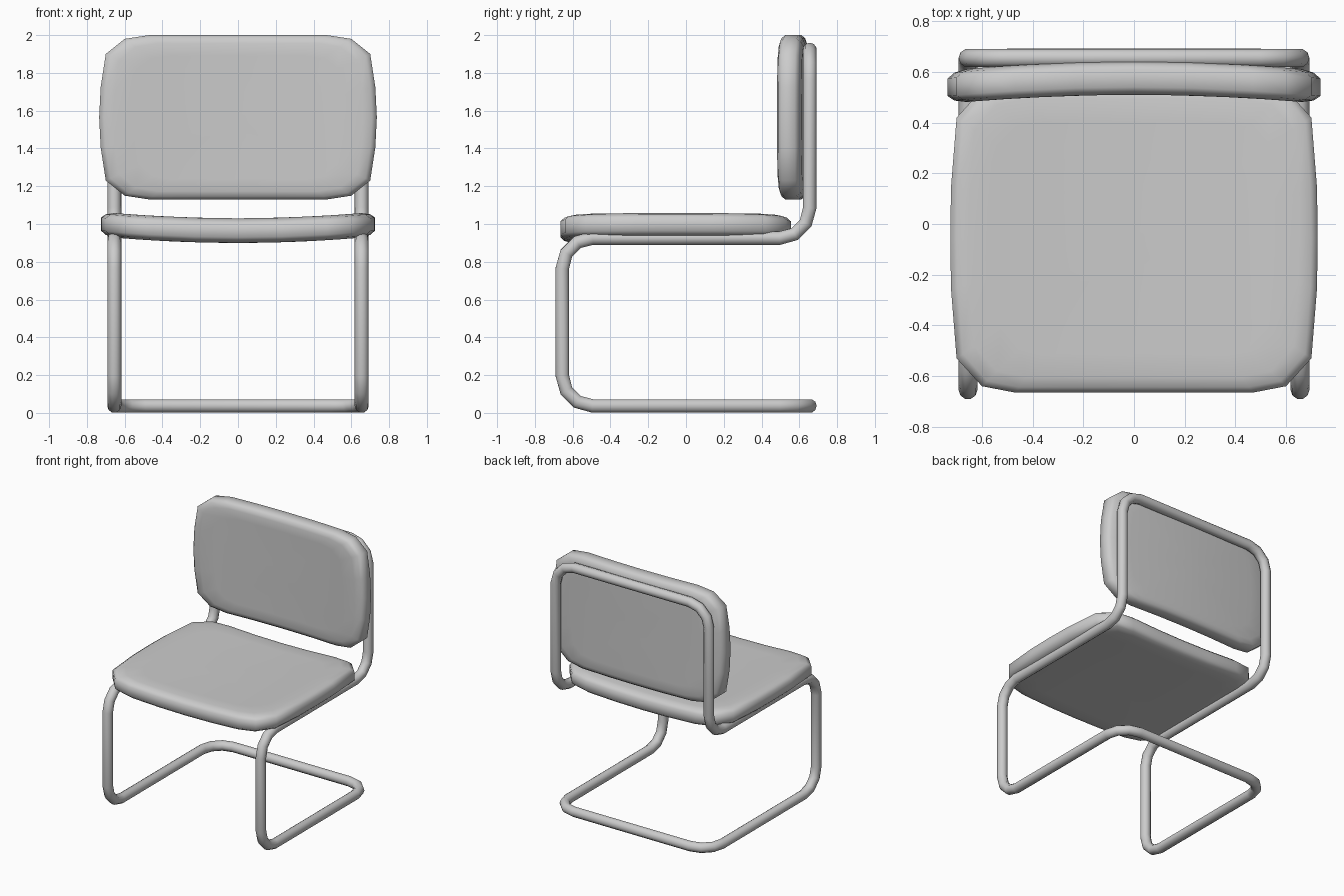
import bpy, bmesh, math
from mathutils import Vector

if "Cube" in bpy.data.objects:
    bpy.data.objects.remove(bpy.data.objects["Cube"], do_unlink=True)

GREY = (0.6, 0.6, 0.6, 1)
grey = bpy.data.materials.new("plain_grey")
grey.use_nodes = True
grey.diffuse_color = GREY
grey.node_tree.nodes["Principled BSDF"].inputs["Base Color"].default_value = GREY


def select_only(ob):
    bpy.ops.object.select_all(action="DESELECT")
    ob.select_set(True)
    bpy.context.view_layer.objects.active = ob


def rounded_loop(corners, radius, steps):
    """Closed loop of points with an arc at every right-angled corner."""
    points = []
    for i, c in enumerate(corners):
        a = (corners[i - 1] - c).normalized()
        b = (corners[(i + 1) % len(corners)] - c).normalized()
        centre = c + radius * (a + b)
        for k in range(steps + 1):
            t = k / steps * math.pi / 2
            points.append(centre - radius * (b * math.cos(t) + a * math.sin(t)))
    return points


def tube(name, points, radius):
    curve = bpy.data.curves.new(name, "CURVE")
    curve.dimensions = "3D"
    curve.bevel_depth = radius
    curve.bevel_resolution = 3
    spline = curve.splines.new("POLY")
    spline.points.add(len(points) - 1)
    for sp, p in zip(spline.points, points):
        sp.co = (*p, 1)
    spline.use_cyclic_u = True
    ob = bpy.data.objects.new(name, curve)
    bpy.context.collection.objects.link(ob)
    curve.materials.append(grey)
    select_only(ob)
    bpy.ops.object.convert(target="MESH")
    bpy.ops.object.shade_smooth_by_angle(angle=math.radians(60))


def cushion(name, quarter, bend, place):
    """Padded slab: a mirrored outline, rounded rim and a bend across x."""
    # mirror the quarter outline into a full loop
    half = quarter + [(-x, v) for x, v in reversed(quarter[:-1])]
    outline = half + [(x, -v) for x, v in reversed(half[1:-1])]
    # rim and face rings: (inset, height), then shrinking rings over the face
    rim = [(0, 0.035), (0.025, 0.055), (0.07, 0.065)]
    rings = [(1 - inset / 0.7, w) for inset, w in rim]
    rings += [(f, 0.065) for f in (0.75, 0.5, 0.25)]
    rings = rings[::-1] + [(f, -w) for f, w in rings]

    bm = bmesh.new()

    def vert(x, v, w):
        return bm.verts.new(place(x, v, w + bend * (x / 0.7) ** 2))

    loops = [[vert(x * f, v * f, w) for x, v in outline] for f, w in rings]
    n = len(outline)
    for lo, hi in zip(loops, loops[1:]):
        for i in range(n):
            j = (i + 1) % n
            bm.faces.new((lo[i], lo[j], hi[j], hi[i]))
    for loop, w in ((loops[0], 0.065), (loops[-1], -0.065)):
        mid = vert(0, 0, w)
        for i in range(n):
            bm.faces.new((loop[i], loop[(i + 1) % n], mid))
    bmesh.ops.recalc_face_normals(bm, faces=bm.faces)
    mesh = bpy.data.meshes.new(name)
    bm.to_mesh(mesh)
    bm.free()
    mesh.materials.append(grey)
    ob = bpy.data.objects.new(name, mesh)
    bpy.context.collection.objects.link(ob)
    select_only(ob)
    bpy.ops.object.shade_smooth_by_angle(angle=math.radians(60))


# Continuous bent-tube frame: base, front legs, seat rails, back posts, top bar
side = [(0.655, 0.037), (-0.655, 0.037), (-0.655, 0.925), (0.655, 0.925), (0.655, 1.923)]
corners = [Vector((0.655, y, z)) for y, z in side]
corners += [Vector((-0.655, y, z)) for y, z in reversed(side)]
tube("tube_frame", rounded_loop(corners, 0.16, 3), 0.037)

# Seat pad, dished so that its sides rise
cushion("seat_pad",
        [(0.725, 0), (0.722, 0.2), (0.70, 0.475), (0.6, 0.585), (0.47, 0.61), (0.23, 0.61), (0, 0.61)],
        0.032, lambda x, v, w: (x, v - 0.055, 0.965 + w))

# Backrest pad, its sides curving forward
cushion("backrest_pad",
        [(0.735, 0), (0.727, 0.16), (0.70, 0.335), (0.6, 0.415), (0.47, 0.435), (0.23, 0.435), (0, 0.435)],
        0.032, lambda x, v, w: (x, 0.575 - w, 1.565 + v))
